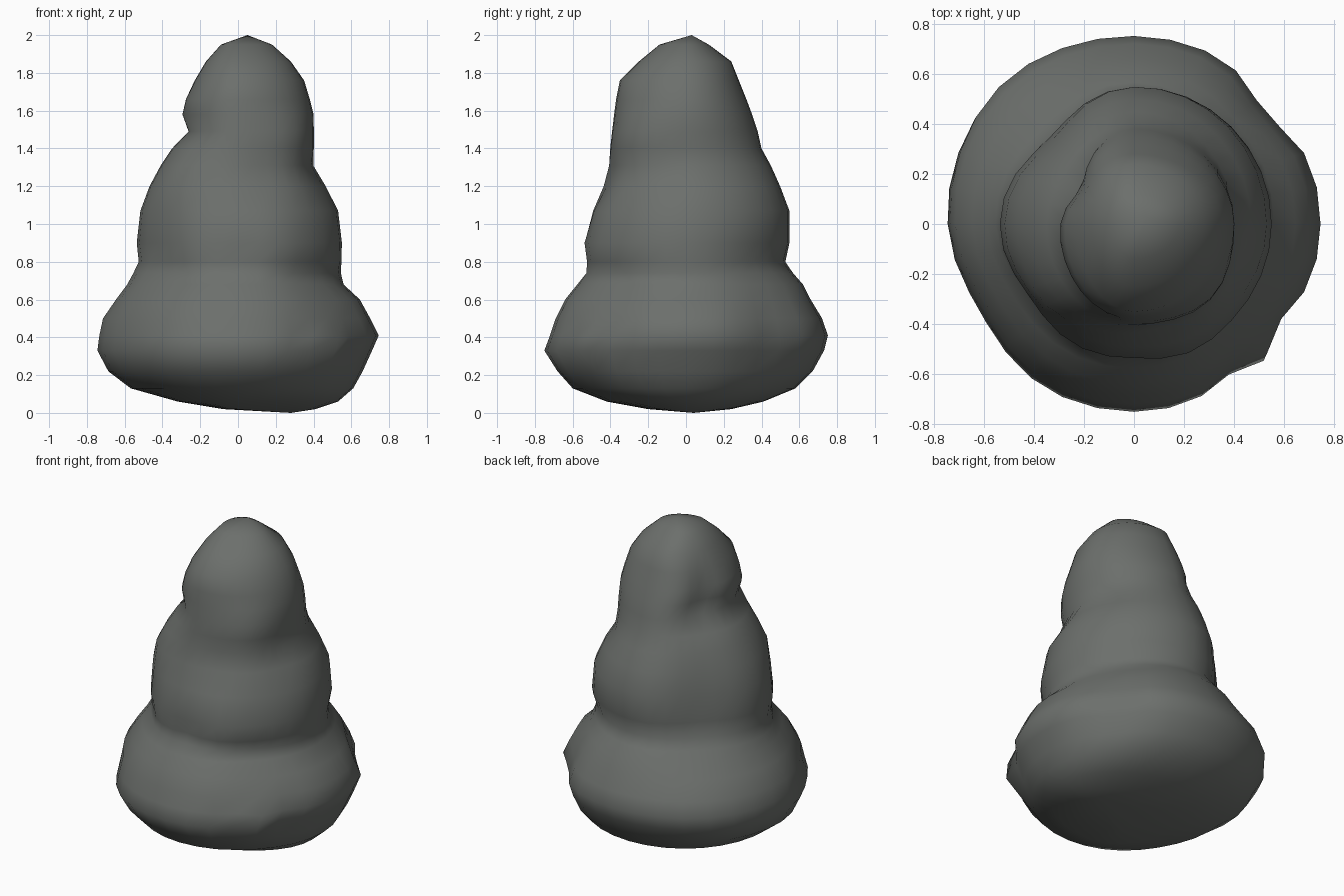
import bpy
import bmesh
from math import cos, sin, exp, pi

cube = bpy.data.objects.get("Cube")
if cube:
    bpy.data.objects.remove(cube, do_unlink=True)

SEGMENTS = 32

# Cross-sections: height, then reach towards -x, +x, front and back
SECTIONS = [
    (.02, .08, .41, .20, .24),
    (.06, .32, .53, .42, .41),
    (.13, .57, .61, .60, .58),
    (.22, .69, .66, .68, .67),
    (.33, .75, .71, .75, .73),
    (.41, .74, .745, .72, .75),
    (.5, .72, .70, .69, .72),
    (.6, .65, .645, .64, .66),
    (.68, .59, .56, .58, .62),
    (.74, .56, .55, .55, .57),
    (.8, .53, .55, .54, .53),
    (.9, .54, .55, .54, .55),
    (1.07, .52, .53, .49, .55),
    (1.2, .47, .47, .44, .5),
    (1.31, .41, .4, .41, .45),
    (1.4, .35, .4, .4, .4),
    (1.49, .265, .4, .39, .38),
    (1.58, .3, .4, .38, .35),
    (1.66, .28, .38, .37, .32),
    (1.76, .23, .35, .35, .28),
    (1.86, .17, .28, .25, .24),
    (1.95, .09, .18, .14, .12),
]

# Local swellings and hollows: angle, height, amount, angular and vertical spread
BUMPS = [
    # base
    (-44, .4, -.06, 16, .2),
    (-45, .36, .08, 6, .12),
    (40, .42, -.06, 13, .2),
    (-150, .4, -.045, 22, .25),
    (135, .4, .025, 25, .2),
    # body
    (135, 1, -.07, 25, .3),
    (-145, .9, -.03, 20, .2),
    (-135, 1.24, .03, 20, .1),
    (-66, .95, .02, 16, .15),
    (-90, .8, -.03, 10, .08),
    # waist folds
    (45, .77, -.03, 30, .05),
    (-45, .73, -.03, 30, .05),
    (-135, .75, -.03, 30, .05),
    # head, its chin and the hollows beside and behind it
    (-45, 1.45, .035, 25, .13),
    (-20, 1.23, -.025, 18, .07),
    (-75, 1.25, -.025, 14, .07),
    (150, 1.59, -.055, 20, .13),
]


def swelling(angle, height):
    total = 0
    for at, z, amount, wide, tall in BUMPS:
        turn = (angle - at + 180) % 360 - 180
        total += amount * exp(-(turn / wide) ** 2 - ((height - z) / tall) ** 2)
    return total


def ring(bm, section):
    height, right, left, front, back = section
    verts = []
    for i in range(SEGMENTS):
        a = 2 * pi * i / SEGMENTS
        push = swelling(360 * i / SEGMENTS, height)
        x = cos(a) * ((left if cos(a) > 0 else right) + push)
        y = sin(a) * ((back if sin(a) > 0 else front) + push)
        verts.append(bm.verts.new((x, y, height)))
    return verts


def cap(bm, loop, point, flip):
    tip = bm.verts.new(point)
    for i, v in enumerate(loop):
        n = loop[(i + 1) % SEGMENTS]
        bm.faces.new((n, v, tip) if flip else (v, n, tip))


# One continuous skin over base, body and head
bm = bmesh.new()
rings = [ring(bm, s) for s in SECTIONS]
for low, high in zip(rings, rings[1:]):
    for i in range(SEGMENTS):
        j = (i + 1) % SEGMENTS
        bm.faces.new((low[i], low[j], high[j], high[i]))
cap(bm, rings[0], (.28, .04, 0), True)
cap(bm, rings[-1], (.05, .03, 2), False)
for face in bm.faces:
    face.smooth = True

mesh = bpy.data.meshes.new("stacked_figure")
bm.to_mesh(mesh)
bm.free()

# Dull grey clay
grey = bpy.data.materials.new("stone_grey")
grey.use_nodes = True
colour = (.15, .16, .15, 1)
grey.diffuse_color = colour
shader = grey.node_tree.nodes["Principled BSDF"]
shader.inputs["Base Color"].default_value = colour
mesh.materials.append(grey)

figure = bpy.data.objects.new("stacked_figure", mesh)
bpy.context.collection.objects.link(figure)
